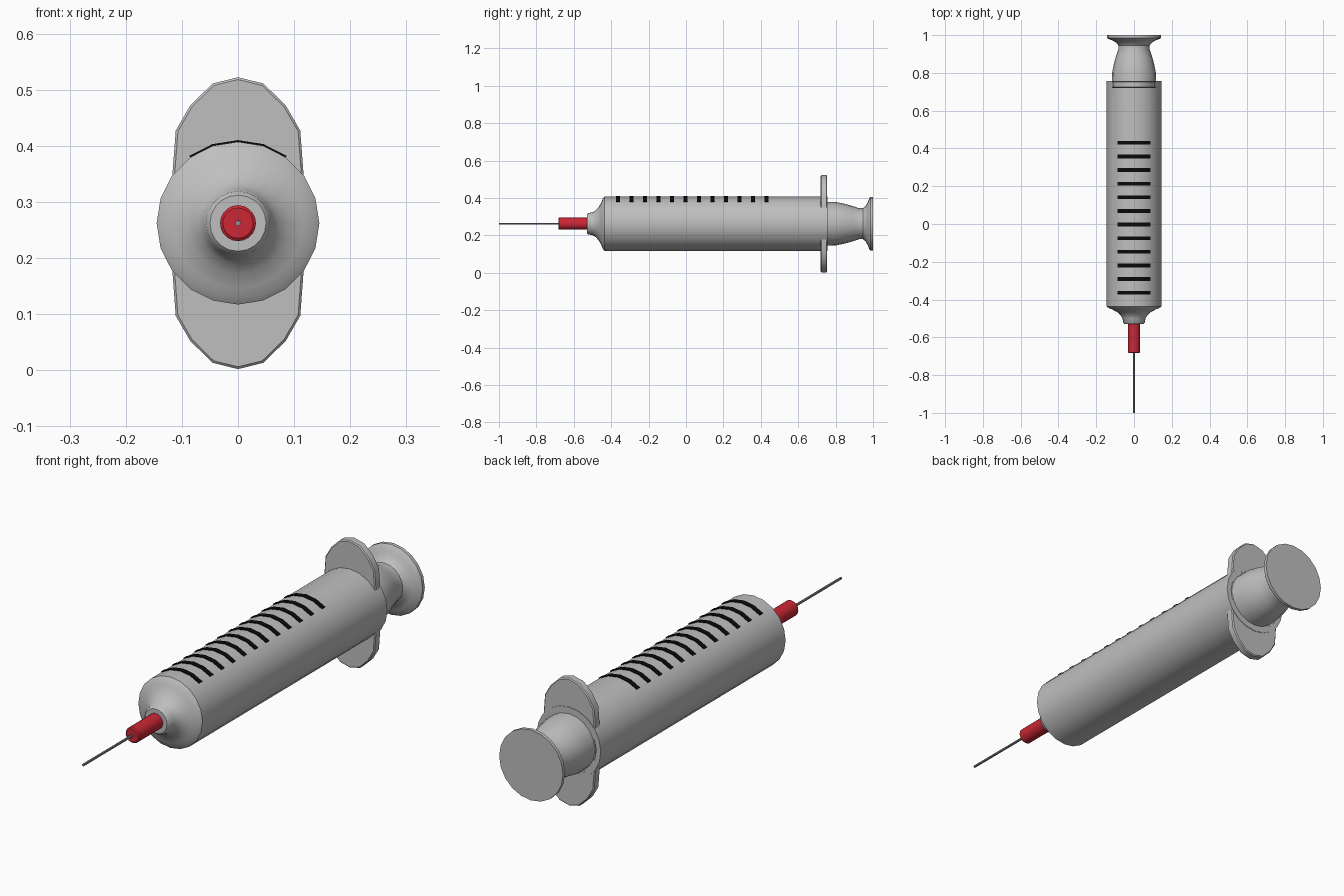
import bpy, bmesh
from math import sin, cos, pi, radians

if "Cube" in bpy.data.objects:
    bpy.data.objects.remove(bpy.data.objects["Cube"])

AXIS_Z = 0.262
BARREL_R = 0.145
SIDES = 20


def material(name, rgb):
    m = bpy.data.materials.new(name)
    m.use_nodes = True
    m.diffuse_color = (*rgb, 1)
    m.node_tree.nodes["Principled BSDF"].inputs["Base Color"].default_value = (*rgb, 1)
    return m


grey = material("light grey plastic", (0.52, 0.52, 0.52))
red = material("red plastic", (0.6, 0.02, 0.035))
black = material("black ink", (0.003, 0.003, 0.003))
steel = material("needle steel", (0.3, 0.3, 0.3))


def finish(name, bm, mat, smooth=True):
    bmesh.ops.recalc_face_normals(bm, faces=bm.faces)
    mesh = bpy.data.meshes.new(name)
    bm.to_mesh(mesh)
    bm.free()
    mesh.materials.append(mat)
    obj = bpy.data.objects.new(name, mesh)
    obj.location.z = AXIS_Z
    bpy.context.collection.objects.link(obj)
    bpy.ops.object.select_all(action="DESELECT")
    obj.select_set(True)
    bpy.context.view_layer.objects.active = obj
    if smooth:
        bpy.ops.object.shade_smooth_by_angle(angle=radians(35))
    return obj


def lathe(name, profile, mat, sides=SIDES):
    """Revolve (y, radius) points about the y axis and cap both ends."""
    bm = bmesh.new()
    rings = [[bm.verts.new((r * sin(2 * pi * i / sides), y, r * cos(2 * pi * i / sides)))
              for i in range(sides)] for y, r in profile]
    for a, b in zip(rings, rings[1:]):
        for i in range(sides):
            j = (i + 1) % sides
            bm.faces.new((a[i], a[j], b[j], b[i]))
    bm.faces.new(rings[0])
    bm.faces.new(rings[-1])
    return finish(name, bm, mat)


# Barrel with a concave nose and a shallow open back
lathe("barrel", [(-0.53, 0.05), (-0.522, 0.057), (-0.50, 0.061), (-0.483, 0.071),
                 (-0.466, 0.09), (-0.452, 0.116), (-0.445, 0.134), (-0.436, BARREL_R),
                 (0.757, BARREL_R), (0.757, 0.124), (0.70, 0.124)], grey)

# Plunger with a waisted grip and a thumb disc
lathe("plunger", [(0.69, 0.118), (0.80, 0.116), (0.85, 0.106), (0.89, 0.095),
                  (0.925, 0.083), (0.945, 0.083), (0.96, 0.094), (0.972, 0.115),
                  (0.982, 0.14), (0.986, 0.144), (1.0, 0.144)], grey)

# Needle and its hub
lathe("needle_hub", [(-0.683, 0.027), (-0.679, 0.032), (-0.52, 0.032)], red)
lathe("needle", [(-1.0, 0.005), (-0.67, 0.005)], steel, 8)

# Finger flange: upper outline mirrored in x and z, extruded along y
quarter = [(0.117, 0.085), (0.111, 0.165), (0.085, 0.21), (0.045, 0.249), (0, 0.26)]
half = quarter + [(-x, z) for x, z in quarter[-2::-1]]
outline = half + [(-x, -z) for x, z in half]
bm = bmesh.new()
face = bm.faces.new([bm.verts.new((x, 0.72, z)) for x, z in outline])
extruded = bmesh.ops.extrude_face_region(bm, geom=[face])
bmesh.ops.translate(bm, vec=(0, 0.035, 0),
                    verts=[v for v in extruded["geom"] if isinstance(v, bmesh.types.BMVert)])
flange = finish("finger_flange", bm, grey)
bevel = flange.modifiers.new("soft edge", "BEVEL")
bevel.width = 0.004
bevel.limit_method = "ANGLE"
bevel.angle_limit = radians(50)

# Graduation marks: thin bands following the facets of the barrel top
for n in range(12):
    y = -0.364 + n * 0.0722
    bm = bmesh.new()
    sections = []
    for k in range(-2, 3):
        a = 2 * pi * k / SIDES
        sections.append([bm.verts.new((r * sin(a), y + dy, r * cos(a)))
                         for r, dy in ((0.142, -0.01), (0.148, -0.01),
                                       (0.148, 0.01), (0.142, 0.01))])
    for s, t in zip(sections, sections[1:]):
        for i in range(4):
            j = (i + 1) % 4
            bm.faces.new((s[i], s[j], t[j], t[i]))
    bm.faces.new(sections[0])
    bm.faces.new(sections[-1])
    finish(f"graduation_mark_{n + 1}", bm, black, smooth=False)
